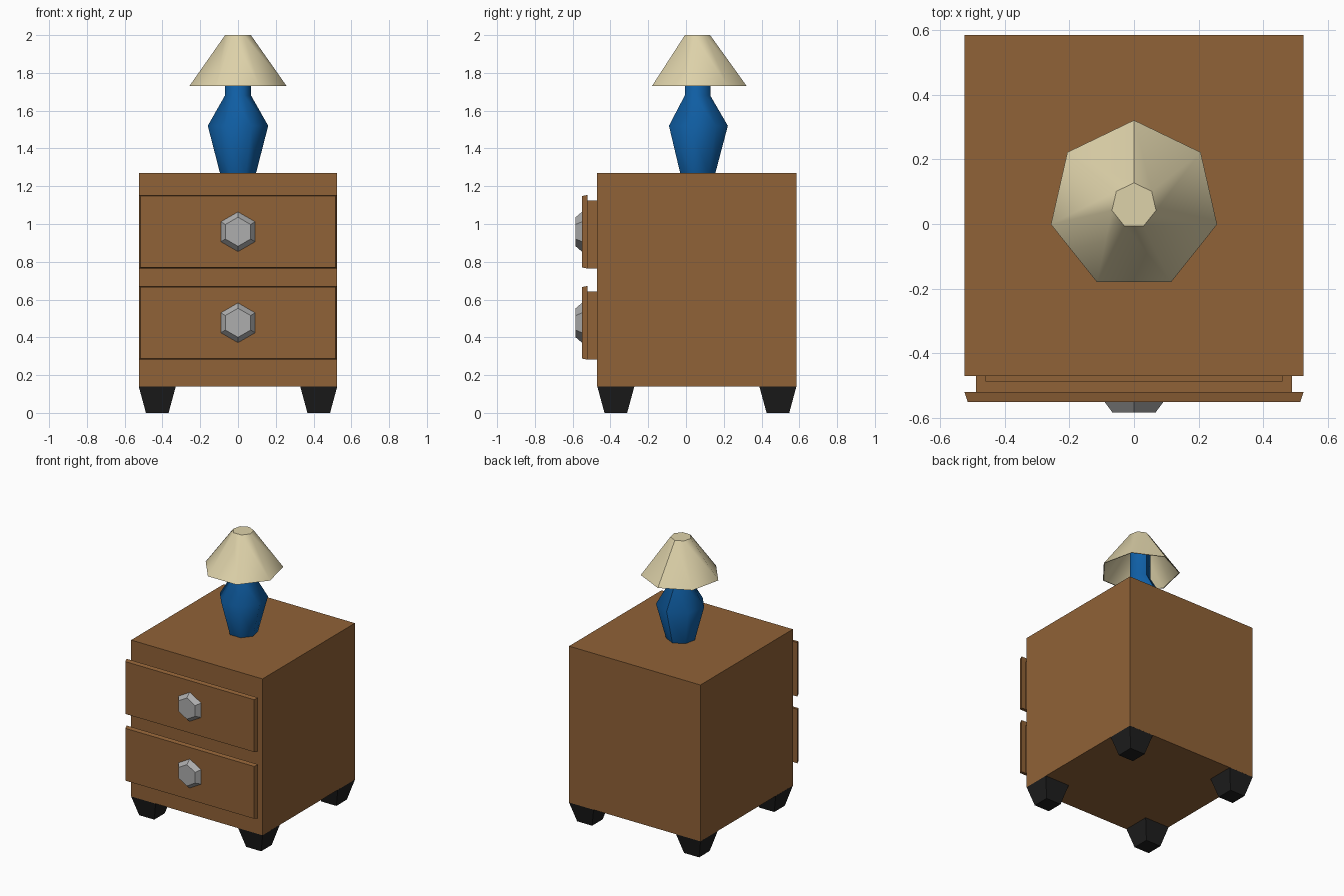
import bpy, bmesh, math
from mathutils import Matrix, Vector

if "Cube" in bpy.data.objects:
    bpy.data.objects.remove(bpy.data.objects["Cube"])


def material(name, rgb):
    m = bpy.data.materials.new(name)
    m.diffuse_color = (*rgb, 1)
    m.use_nodes = True
    m.node_tree.nodes["Principled BSDF"].inputs["Base Color"].default_value = m.diffuse_color
    return m


WOOD = material("brown wood", (0.28, 0.122, 0.038))
BLACK = material("black", (0.013, 0.013, 0.013))
METAL = material("grey metal", (0.42, 0.42, 0.42))
BLUE = material("blue ceramic", (0.005, 0.115, 0.38))
CREAM = material("cream fabric", (0.73, 0.645, 0.40))


def finish(name, bm, mat):
    me = bpy.data.meshes.new(name)
    bm.to_mesh(me)
    bm.free()
    me.materials.append(mat)
    ob = bpy.data.objects.new(name, me)
    bpy.context.collection.objects.link(ob)
    return ob


def add_box(bm, x0, x1, y0, y1, z0, z1):
    size = Matrix.Diagonal((x1 - x0, y1 - y0, z1 - z0, 1))
    mid = Matrix.Translation(((x0 + x1) / 2, (y0 + y1) / 2, (z0 + z1) / 2))
    return bmesh.ops.create_cube(bm, size=1, matrix=mid @ size)["verts"]


def add_cone(bm, sides, r1, r2, depth, matrix):
    bmesh.ops.create_cone(bm, cap_ends=True, segments=sides, radius1=r1,
                          radius2=r2, depth=depth, matrix=matrix)


def lathe(name, profile, mat, angle, cy, sides=7):
    """Revolve a profile, leaving an open seam at the back."""
    bm = bmesh.new()
    rings = []
    for r, z in profile:
        rings.append([bm.verts.new((r * math.sin(a), cy + r * math.cos(a), z))
                      for a in (math.tau * i / sides for i in range(sides + 1))])
    for lo, hi in zip(rings, rings[1:]):
        for j in range(sides):
            bm.faces.new((lo[j], hi[j], hi[j + 1], lo[j + 1]))
    bm.faces.new(rings[0][:sides])
    bm.faces.new(rings[-1][:sides][::-1])
    ob = finish(name, bm, mat)
    bpy.ops.object.select_all(action='DESELECT')
    ob.select_set(True)
    bpy.context.view_layer.objects.active = ob
    bpy.ops.object.shade_smooth_by_angle(angle=math.radians(angle))
    return ob


CY = 0.0575  # depth centre of the cabinet

# Cabinet body
bm = bmesh.new()
add_box(bm, -0.525, 0.525, -0.47, 0.585, 0.14, 1.27)
finish("cabinet", bm, WOOD)

# Tapered square feet
for side, sx in (("left", -1), ("right", 1)):
    for end, sy in (("front", -1), ("back", 1)):
        bm = bmesh.new()
        place = Matrix.Translation((sx * 0.4275, CY + sy * 0.429, 0.07))
        add_cone(bm, 4, 0.06 * math.sqrt(2), 0.098 * math.sqrt(2), 0.14,
                 place @ Matrix.Rotation(math.pi / 4, 4, 'Z'))
        finish(f"{end}_{side}_foot", bm, BLACK)

# Drawers, slightly open: hollow tray, bevelled front and hexagonal knob
for label, z0 in (("lower", 0.282), ("upper", 0.764)):
    bm = bmesh.new()
    top = z0 + 0.36
    add_box(bm, -0.49, 0.49, -0.522, -0.487, z0, top)
    add_box(bm, -0.46, 0.46, -0.487, -0.465, z0, z0 + 0.03)
    for sx in (-1, 1):
        xs = sorted((sx * 0.46, sx * 0.49))
        add_box(bm, *xs, -0.487, -0.465, z0, top)
    finish(f"{label}_drawer_tray", bm, WOOD)

    bm = bmesh.new()
    zc = z0 + 0.195
    for v in add_box(bm, -0.525, 0.525, -0.551, -0.521, z0, z0 + 0.39):
        if v.co.y < -0.54:
            v.co.x -= math.copysign(0.01, v.co.x)
            v.co.z -= math.copysign(0.006, v.co.z - zc)
    finish(f"{label}_drawer_front", bm, WOOD)

    bm = bmesh.new()
    add_cone(bm, 6, 0.106, 0.077, 0.034,
             Matrix.Translation((0, -0.567, zc)) @ Matrix.Rotation(math.pi / 2, 4, 'X'))
    finish(f"{label}_drawer_knob", bm, METAL)

# Lamp base with neck running up inside the shade
lathe("lamp_base", [(0.098, 1.27), (0.164, 1.52), (0.071, 1.68), (0.071, 1.95)],
      BLUE, 60, CY)

# Lamp shade: thin double wall, open below, closed on top
lathe("lamp_shade", [(0.066, 1.993), (0.258, 1.73), (0.264, 1.73), (0.07, 2.0)],
      CREAM, 50, CY)
